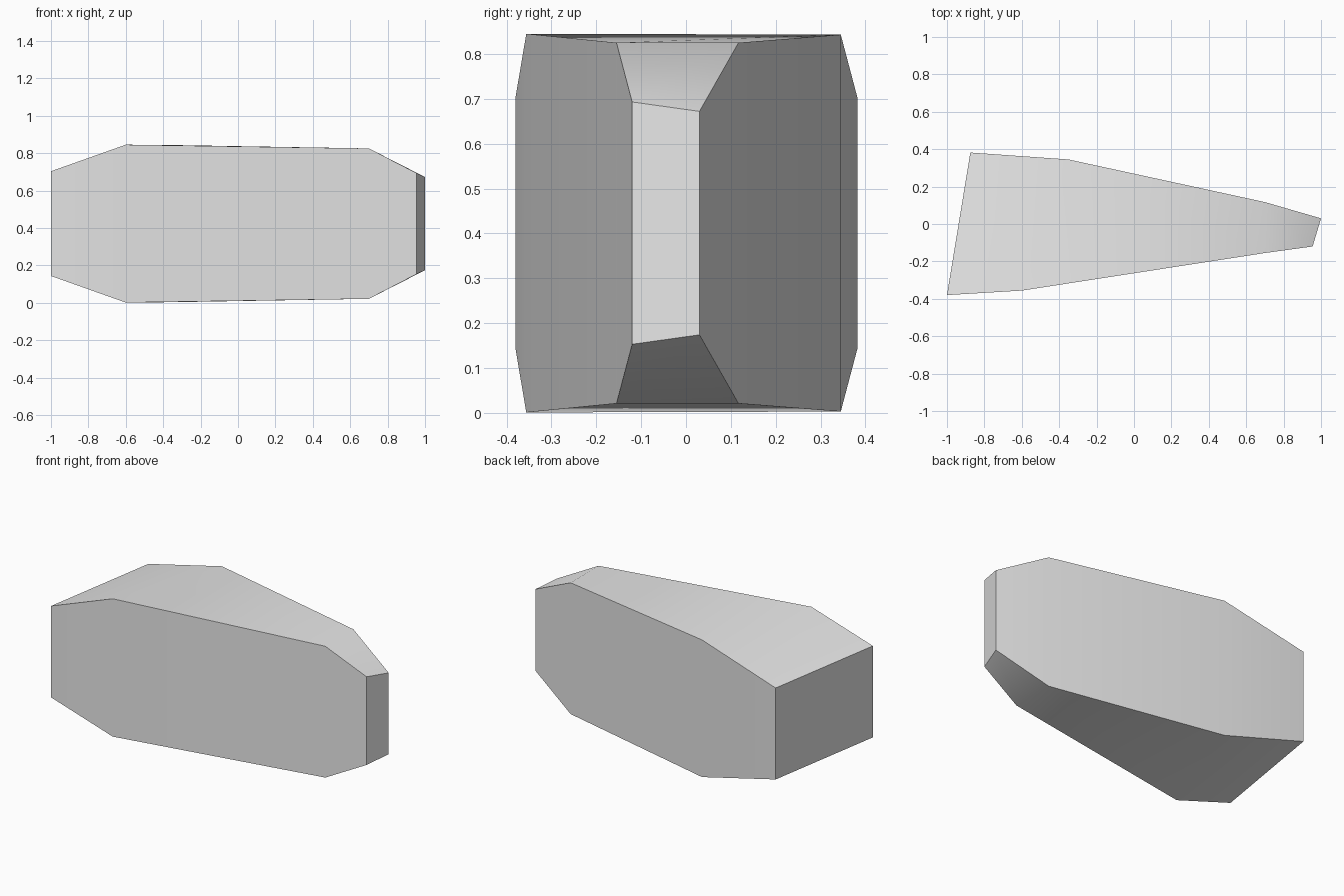
import bpy
import bmesh
import math

cube = bpy.data.objects.get("Cube")
if cube:
    bpy.data.objects.remove(cube, do_unlink=True)

# Plain grey finish
grey = bpy.data.materials.new("light_grey")
grey.use_nodes = True
colour = (0.8, 0.8, 0.8, 1)
grey.diffuse_color = colour
grey.node_tree.nodes["Principled BSDF"].inputs["Base Color"].default_value = colour

# Side outlines from the wide end to the narrow end: x, y, half height
MID = 0.423
front_side = [(-1, -0.38, 0.28), (-0.6, -0.356, 0.422),
              (0.7, -0.155, 0.402), (0.955, -0.12, 0.27)]
back_side = [(-0.875, 0.382, 0.28), (-0.35, 0.345, 0.42),
             (0.7, 0.117, 0.402), (1, 0.03, 0.249)]

# Tapered block: one four-cornered ring per station, joined lengthways
bm = bmesh.new()
rings = []
for (fx, fy, fh), (bx, by, bh) in zip(front_side, back_side):
    corners = [(fx, fy, MID - fh), (bx, by, MID - bh),
               (bx, by, MID + bh), (fx, fy, MID + fh)]
    rings.append([bm.verts.new(c) for c in corners])

for a, b in zip(rings, rings[1:]):
    for i in range(4):
        j = (i + 1) % 4
        bm.faces.new((a[i], a[j], b[j], b[i]))
bm.faces.new(rings[0])
bm.faces.new(rings[-1])
bmesh.ops.recalc_face_normals(bm, faces=bm.faces[:])

mesh = bpy.data.meshes.new("tapered_block")
bm.to_mesh(mesh)
bm.free()
mesh.materials.append(grey)
block = bpy.data.objects.new("tapered_block", mesh)
bpy.context.collection.objects.link(block)

# Soft shading along each side, sharp corners between sides
bpy.ops.object.select_all(action="DESELECT")
block.select_set(True)
bpy.context.view_layer.objects.active = block
bpy.ops.object.shade_smooth_by_angle(angle=math.radians(30))
